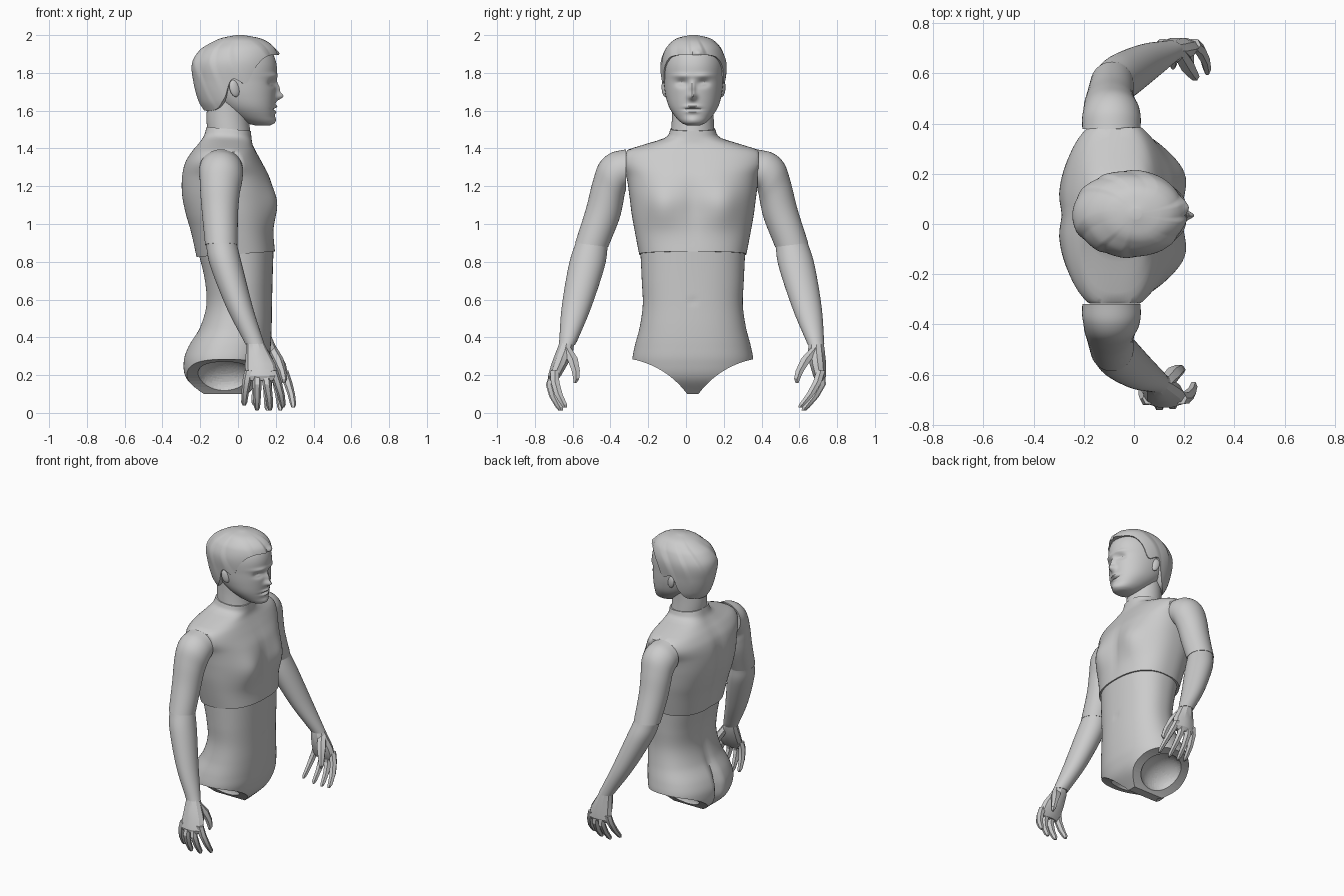
import bpy, bmesh, math
from mathutils import Vector

old = bpy.data.objects.get("Cube")
if old:
    bpy.data.objects.remove(old)

grey = bpy.data.materials.new("matte_grey")
grey.use_nodes = True
grey.diffuse_color = (0.6, 0.6, 0.6, 1)
grey.node_tree.nodes["Principled BSDF"].inputs["Base Color"].default_value = (0.6, 0.6, 0.6, 1)

BODY_Y, HEAD_Y = 0.036, 0.04


def finish(ob, angle=35):
    if not ob.data.materials:
        ob.data.materials.append(grey)
    bpy.ops.object.select_all(action='DESELECT')
    ob.select_set(True)
    bpy.context.view_layer.objects.active = ob
    bpy.ops.object.shade_smooth_by_angle(angle=math.radians(angle))
    return ob


def loft(name, rings, angle=35):
    """Skin closed rings of points and cap both ends."""
    bm = bmesh.new()
    rows = [[bm.verts.new(p) for p in r] for r in rings]
    n = len(rows[0])
    for a, b in zip(rows, rows[1:]):
        for i in range(n):
            j = (i + 1) % n
            bm.faces.new((a[i], a[j], b[j], b[i]))
    bm.faces.new(rows[0][::-1])
    bm.faces.new(rows[-1])
    bmesh.ops.recalc_face_normals(bm, faces=bm.faces)
    me = bpy.data.meshes.new(name)
    bm.to_mesh(me)
    bm.free()
    ob = bpy.data.objects.new(name, me)
    bpy.context.collection.objects.link(ob)
    return finish(ob, angle)


def at(rows, k):
    """Smoothly interpolate table rows by their first column."""
    i = max(j for j in range(len(rows) - 1) if j == 0 or rows[j][0] <= k)

    def slope(j, c):
        a, b = rows[max(j - 1, 0)], rows[min(j + 1, len(rows) - 1)]
        return (b[c] - a[c]) / (b[0] - a[0])
    p, q = rows[i], rows[i + 1]
    h = q[0] - p[0]
    u = (k - p[0]) / h
    return [(1 + 2 * u) * (1 - u) ** 2 * p[c] + u * (1 - u) ** 2 * h * slope(i, c)
            + u * u * (3 - 2 * u) * q[c] + u * u * (u - 1) * h * slope(i + 1, c)
            for c in range(1, len(p))]


def steps(rows, n):
    a, b = rows[0][0], rows[-1][0]
    return [a + (b - a) * i / n for i in range(n + 1)]


def oval(front, back, half, yc, z, a, e=2.0):
    c, s = math.cos(a), math.sin(a)
    power = lambda v: math.copysign(abs(v) ** (2 / e), v)
    return Vector(((front + back) / 2 + (front - back) / 2 * power(c), yc + half * power(s), z))


def body(name, rows, yc, n, levels, e=2.0, shape=None):
    rings = []
    for z in steps(rows, levels):
        f, b, h = at(rows, z)
        ring = [oval(f, b, h, yc, z, math.tau * i / n, e) for i in range(n)]
        if shape:
            for i, p in enumerate(ring):
                shape(p, math.cos(math.tau * i / n))
        rings.append(ring)
    return loft(name, rings)


def bump(p, y, z, sy, sz):
    return math.exp(-((p.y - y) / sy) ** 2 - ((p.z - z) / sz) ** 2)


# The seams between the body pieces are tilted
def waist_seam(p):
    p.z += 0.07 * p.x * max(0, 1 - abs(p.z - 0.843) / 0.15)


def neck_seam(p, c=0):
    p.z -= 0.09 * p.x * max(0, 1 - abs(p.z - 1.5) / 0.08)


# Chest: pectorals, spine groove and flat shoulder sockets
def shape_chest(p, c):
    if c > 0:
        for s in (-1, 1):
            p.x += 0.038 * c * bump(p, BODY_Y + s * 0.17, 1.1, 0.1, 0.11)
        p.x -= 0.01 * c * bump(p, BODY_Y, 1.1, 0.03, 0.16)
    else:
        p.x -= 0.018 * c * bump(p, BODY_Y, 1.1, 0.05, 0.25)
    p.y = min(max(p.y, BODY_Y - 0.353), BODY_Y + 0.349)
    waist_seam(p)
    neck_seam(p)


body("chest", [(0.841, 0.196, -0.223, 0.284), (0.95, 0.188, -0.25, 0.305), (1.05, 0.188, -0.28, 0.323),
               (1.15, 0.186, -0.3, 0.336), (1.25, 0.165, -0.3, 0.352), (1.33, 0.125, -0.28, 0.385),
               (1.385, 0.095, -0.245, 0.36), (1.42, 0.078, -0.215, 0.26), (1.455, 0.072, -0.185, 0.145),
               (1.499, 0.068, -0.167, 0.118)], BODY_Y, 96, 56, 2.4, shape_chest)


# Waist: buttocks and cleft, navel
def shape_waist(p, c):
    if c < 0:
        p.x -= 0.05 * c * bump(p, BODY_Y, 0.24, 0.028, 0.17)
        p.x -= 0.012 * c * bump(p, BODY_Y, 0.7, 0.05, 0.2)
    else:
        p.x -= 0.006 * c * bump(p, BODY_Y, 0.59, 0.015, 0.02)
    waist_seam(p)


waist = body("waist", [(0.1, 0.05, -0.19, 0.22), (0.18, 0.13, -0.275, 0.3), (0.27, 0.163, -0.29, 0.32),
                       (0.35, 0.173, -0.265, 0.308), (0.45, 0.178, -0.205, 0.282), (0.57, 0.18, -0.172, 0.265),
                       (0.7, 0.183, -0.18, 0.27), (0.848, 0.188, -0.21, 0.277)],
             BODY_Y, 96, 56, 2.3, shape_waist)


def carve(cutter, scale):
    cutter.scale = scale
    cutter.hide_render = True
    mod = waist.modifiers.new("carve", 'BOOLEAN')
    mod.operation, mod.solver, mod.object = 'DIFFERENCE', 'EXACT', cutter
    finish(waist)
    bpy.ops.object.modifier_apply(modifier=mod.name)
    bpy.data.objects.remove(cutter)


# Arched leg openings with hollow sockets
for s in (-1, 1):
    bpy.ops.mesh.primitive_cylinder_add(vertices=128, radius=1, depth=1, rotation=(0, math.pi / 2, 0),
                                        location=(0, BODY_Y + s * 0.412, -0.182))
    carve(bpy.context.object, (0.475, 0.475, 1))
    bpy.ops.mesh.primitive_uv_sphere_add(segments=48, ring_count=24, location=(-0.072, BODY_Y + s * 0.16, 0.19),
                                         rotation=(s * math.radians(34), 0, 0))
    carve(bpy.context.object, (0.145, 0.136, 0.095))
finish(waist)

# Neck
body("neck", [(1.496, 0.065, -0.164, 0.114), (1.53, 0.06, -0.166, 0.112), (1.58, 0.055, -0.166, 0.11),
              (1.68, 0.05, -0.16, 0.11)], HEAD_Y - 0.004, 48, 12, 2.0, neck_seam)

# Face features: side, height, width, tallness, depth
FEATURES = [(0, 1.675, 0.021, 0.02, 0.036), (0, 1.715, 0.014, 0.035, 0.02), (0.06, 1.785, 0.05, 0.014, 0.01),
            (0.058, 1.745, 0.032, 0.019, -0.022), (0.058, 1.74, 0.018, 0.009, 0.008), (0, 1.622, 0.035, 0.009, 0.013),
            (0, 1.607, 0.04, 0.005, -0.012), (0, 1.593, 0.032, 0.009, 0.01), (0, 1.55, 0.035, 0.02, 0.008)]


def shape_face(p, c):
    if c > 0:
        x = 0
        for y, z, sy, sz, d in FEATURES:
            for s in ((-1, 1) if y else (1,)):
                x += d * bump(p, HEAD_Y - 0.006 + s * y, z, sy, sz)
        p.x += x * c


body("head", [(1.522, 0.17, 0.09, 0.035), (1.535, 0.19, 0.04, 0.063), (1.57, 0.193, -0.03, 0.098),
              (1.62, 0.196, -0.1, 0.13), (1.68, 0.2, -0.16, 0.148), (1.75, 0.203, -0.2, 0.157),
              (1.85, 0.203, -0.215, 0.16), (1.92, 0.17, -0.19, 0.138), (1.96, 0.11, -0.11, 0.09),
              (1.98, 0.02, -0.03, 0.02)], HEAD_Y, 128, 90, 2.1, shape_face)

# Ears
for s, side in ((1, "left"), (-1, "right")):
    bpy.ops.mesh.primitive_uv_sphere_add(segments=16, ring_count=12, location=(-0.018, HEAD_Y + s * 0.152, 1.718),
                                         rotation=(0, math.radians(-15), s * math.radians(-20)))
    ear = bpy.context.object
    ear.name = side + "_ear"
    ear.scale = (0.028, 0.015, 0.046)
    finish(ear)

# Hair: columns run from a shaped hairline to the crown, with swept ridges
HAIR = [(1.59, 0.2, -0.172, 0.13), (1.65, 0.205, -0.208, 0.15), (1.75, 0.212, -0.237, 0.166),
        (1.85, 0.215, -0.243, 0.173), (1.92, 0.2, -0.2, 0.153), (1.96, 0.164, -0.14, 0.121),
        (1.985, 0.11, -0.085, 0.083), (2.0, 0.03, -0.01, 0.02)]
HAIRLINE = [(0, 1.895), (45, 1.885), (62, 1.83), (75, 1.745), (95, 1.765), (108, 1.67), (130, 1.608), (180, 1.6)]
N = 180
hair_rings = []
for t in [-1] + [i / 44 for i in range(45)]:
    ring = []
    for i in range(N):
        a = math.tau * i / N
        low = at(HAIRLINE, abs((math.degrees(a) + 180) % 360 - 180))[0]
        z = low + (2.0 - low) * (1 - (1 - max(t, 0)) ** 1.4)
        p = oval(*at(HAIR, z), HEAD_Y, z, a)
        # Slanted locks, strongest above the ears and fading at the crown
        u = (9 * a / math.tau + 3.2 * z + 0.25 * math.sin(3 * a)) % 1
        lock = min(u / 0.75, (1 - u) / 0.25) - 0.5
        strength = 0.042 * min(1, max(0.25, (z - 1.68) / 0.2)) * min(1, (2.003 - z) / 0.05)
        fringe = 0.07 * math.exp(-((a - 0.15) / 0.14) ** 2 - ((z - 1.905) / 0.018) ** 2)
        k = 1 + strength * lock + fringe if t >= 0 else 0.8
        ring.append(Vector((p.x * k, HEAD_Y + (p.y - HEAD_Y) * k, z)))
    hair_rings.append(ring)
loft("hair", hair_rings, 40)

# Arm rows: step, inner y and z, outer y and z, centre x, depth radius
UPPER = [(0, 0.378, 1.18, 0.378, 1.395, -0.09, 0.116), (1, 0.383, 1.165, 0.46, 1.375, -0.09, 0.117),
         (2, 0.388, 1.14, 0.52, 1.32, -0.09, 0.112), (3, 0.395, 1.1, 0.555, 1.22, -0.095, 0.104),
         (4, 0.415, 1.02, 0.59, 1.08, -0.095, 0.095), (5, 0.472, 0.878, 0.647, 0.9, -0.088, 0.086)]
FORE = [(0, 0.474, 0.884, 0.643, 0.905, -0.088, 0.082), (1, 0.492, 0.77, 0.68, 0.785, -0.062, 0.085),
        (2, 0.565, 0.55, 0.718, 0.56, 0.01, 0.07), (3, 0.645, 0.36, 0.732, 0.366, 0.09, 0.05)]


def tube(points, n):
    """Horizontal rings from x, y, z, x radius, y radius."""
    return [[Vector((x + rx * math.cos(math.tau * i / n), y + ry * math.sin(math.tau * i / n), z))
             for i in range(n)] for x, y, z, rx, ry in points]


def build_arm(side, mirror, reach, splay):
    def place(rings):
        for p in (p for r in rings for p in r):
            p.x += reach * max(0, min(1, (0.89 - p.z) / 0.53))
            p.y += splay * max(0, 0.37 - p.z)
            if mirror:
                p.y = 0.06 - p.y
        return rings

    for part, rows in (("upper_arm", UPPER), ("forearm", FORE)):
        rings = []
        for t in steps(rows, 30):
            yi, zi, yo, zo, x, r = at(rows, t)
            mid, half = Vector((x, (yi + yo) / 2, (zi + zo) / 2)), Vector((0, (yo - yi) / 2, (zo - zi) / 2))
            rings.append([mid + half * math.cos(a) + Vector((r * math.sin(a), 0, 0))
                          for a in (math.tau * i / 40 for i in range(40))])
        loft(f"{side}_{part}", place(rings))

    # Hand: palm, four curled fingers and a thumb
    palm = [(0.09, 0.69, 0.375, 0.045, 0.04), (0.1, 0.69, 0.33, 0.058, 0.047),
            (0.118, 0.698, 0.26, 0.08, 0.046), (0.125, 0.708, 0.195, 0.086, 0.036), (0.125, 0.708, 0.172, 0.07, 0.022)]
    loft(f"{side}_palm", place(tube(palm, 10)), 25)
    for f in range(4):
        x, spread, drop = 0.058 + 0.043 * f, 0.01 * (f - 1), (0.025, 0, 0, 0.015)[f]
        curl = (0.014, 0, 0.005, 0.022)[f]
        finger = [(x, 0.714, 0.225, 0.024, 0.026), (x + spread, 0.718 - curl, 0.15 + drop, 0.024, 0.026),
                  (x + spread * 2, 0.682 - curl, 0.085 + drop, 0.02, 0.025),
                  (x + spread * 2.5, 0.638 - curl, 0.03 + drop, 0.016, 0.02),
                  (x + spread * 2.5, 0.626 - curl, 0.013 + drop, 0.008, 0.011)]
        loft(f"{side}_finger_{f + 1}", place(tube(finger, 6)), 25)
    thumb = [(0.12, 0.69, 0.35, 0.028, 0.026), (0.152, 0.64, 0.29, 0.032, 0.033),
             (0.178, 0.603, 0.225, 0.022, 0.025), (0.188, 0.588, 0.18, 0.018, 0.018), (0.188, 0.588, 0.158, 0.008, 0.009)]
    loft(f"{side}_thumb", place(tube(thumb, 6)), 25)


build_arm("left", False, 0.055, 0)
build_arm("right", True, 0, 0.28)
